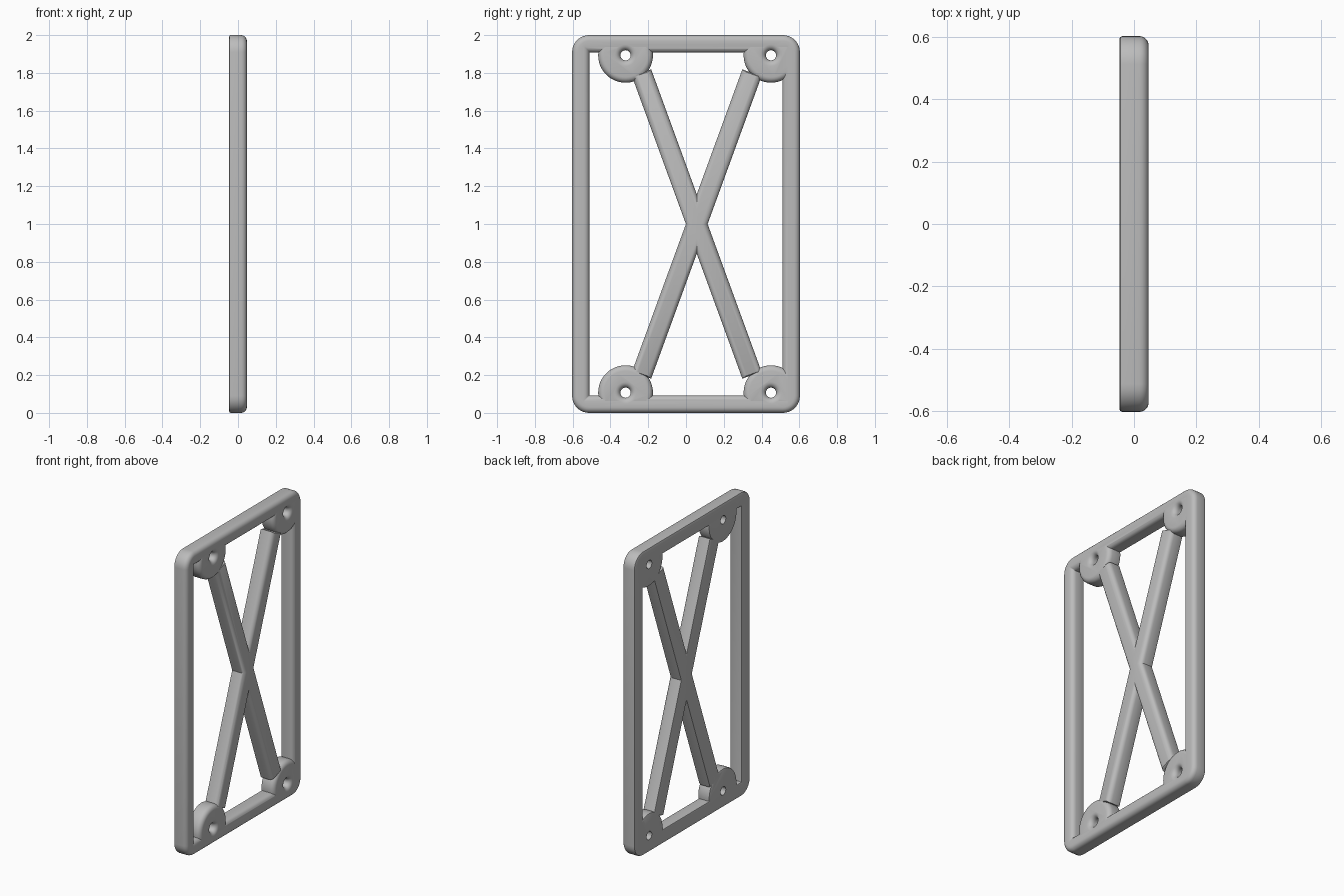
import bpy
import bmesh
import math
from mathutils import Vector

if "Cube" in bpy.data.objects:
    bpy.data.objects.remove(bpy.data.objects["Cube"], do_unlink=True)

HALF_X, HALF_Y, HALF_Z = 0.047, 0.603, 1.0
BAR = 0.092          # frame bar width
FRONT, BACK = 0.03, 0.01   # edge rounding on the +x and -x sides
MID_Y = 0.057        # centre of the cross

grey = bpy.data.materials.new("plain_grey")
grey.use_nodes = True
grey.diffuse_color = (0.5, 0.5, 0.5, 1)
grey.node_tree.nodes["Principled BSDF"].inputs["Base Color"].default_value = (0.5, 0.5, 0.5, 1)


def section():
    """Edge profile from the back face to the front face as (inset, x)."""
    pts = []
    for k in range(3):
        a = math.pi / 2 * k / 2
        pts.append((BACK * (1 - math.sin(a)), -HALF_X + BACK * (1 - math.cos(a))))
    for k in range(6):
        a = math.pi / 2 * k / 5
        pts.append((FRONT * (1 - math.cos(a)), HALF_X - FRONT * (1 - math.sin(a))))
    return pts


def loft(name, rings, closed=False):
    """Skin a list of equal rings; close it on itself or cap both ends."""
    bm = bmesh.new()
    loops = [[bm.verts.new(p) for p in ring] for ring in rings]
    pairs = list(zip(loops, loops[1:]))
    if closed:
        pairs.append((loops[-1], loops[0]))
    else:
        bm.faces.new(loops[0])
        bm.faces.new(loops[-1])
    for a, b in pairs:
        for i in range(len(a)):
            j = (i + 1) % len(a)
            bm.faces.new((a[i], a[j], b[j], b[i]))
    bmesh.ops.remove_doubles(bm, verts=bm.verts, dist=0.0001)
    bmesh.ops.recalc_face_normals(bm, faces=bm.faces)
    mesh = bpy.data.meshes.new(name)
    bm.to_mesh(mesh)
    bm.free()
    mesh.materials.append(grey)
    obj = bpy.data.objects.new(name, mesh)
    bpy.context.collection.objects.link(obj)
    return obj


def rounded_rect(x, hy, hz, r, steps=8):
    pts = []
    for q, (sy, sz) in enumerate([(1, 1), (-1, 1), (-1, -1), (1, -1)]):
        for k in range(steps + 1):
            a = math.pi / 2 * (q + k / steps)
            pts.append((x, sy * (hy - r) + r * math.cos(a),
                        1 + sz * (hz - r) + r * math.sin(a)))
    return pts


def circle(x, y, z, r, n=48):
    return [(x, y + r * math.cos(2 * math.pi * i / n),
             z + r * math.sin(2 * math.pi * i / n)) for i in range(n)]


# Outer frame: rounded outside, nearly square inside
edge = section()
outer = [rounded_rect(x, HALF_Y - d, HALF_Z - d, 0.09 - d) for d, x in edge]
inner = [rounded_rect(x, HALF_Y - BAR + d, HALF_Z - BAR + d, 0.004) for d, x in reversed(edge)]
frame = loft("frame", outer + inner, closed=True)


# Screw bosses, trimmed so they stay inside the frame bars
def boss(y, z):
    rings = []
    for d, x in edge:
        ring = circle(x, y, z, 0.145 - d)
        lim_y, lim_z = HALF_Y - 0.031 - d, HALF_Z - 0.033 - d
        rings.append([(px, min(py, lim_y), 1 + max(-lim_z, min(pz - 1, lim_z)))
                      for px, py, pz in ring])
    return loft("boss", rings)


# Diagonal braces
def brace(side):
    along = Vector((0, side * 0.365, 1)).normalized()
    across = Vector((0, along.z, -along.y))
    half_len = 0.80 / along.z
    rings = []
    for d, x in edge:
        mid = Vector((x, MID_Y, 1))
        rings.append([mid + across * (0.054 - d) * a + along * (half_len - d * 0.3) * b
                      for a, b in ((1, 1), (-1, 1), (-1, -1), (1, -1))])
    return loft("brace", rings)


# Screw holes with a rounded mouth on the front
def hole(y, z):
    rings = [circle(-0.1, y, z, 0.027, 32)]
    for k in range(6):
        a = math.pi / 2 * k / 5
        rings.append(circle(HALF_X - 0.03 * (1 - math.sin(a)), y, z,
                            0.027 + 0.03 * (1 - math.cos(a)), 32))
    rings.append(circle(0.1, y, z, 0.057, 32))
    return loft("hole_cutter", rings)


def combine(tool, operation):
    mod = frame.modifiers.new("combine", "BOOLEAN")
    mod.operation, mod.solver, mod.object = operation, "EXACT", tool
    bpy.context.view_layer.objects.active = frame
    bpy.ops.object.modifier_apply(modifier=mod.name)
    bpy.data.objects.remove(tool, do_unlink=True)


centres = [(y, 1 + s * 0.893) for y in (-0.32, 0.45) for s in (-1, 1)]
for side in (-1, 1):
    combine(brace(side), "UNION")
for y, z in centres:
    combine(boss(y, z), "UNION")
for y, z in centres:
    combine(hole(y, z), "DIFFERENCE")

frame.name = "braced_frame"
bpy.ops.object.select_all(action="DESELECT")
frame.select_set(True)
bpy.context.view_layer.objects.active = frame
bpy.ops.object.shade_smooth_by_angle(angle=math.radians(30))
